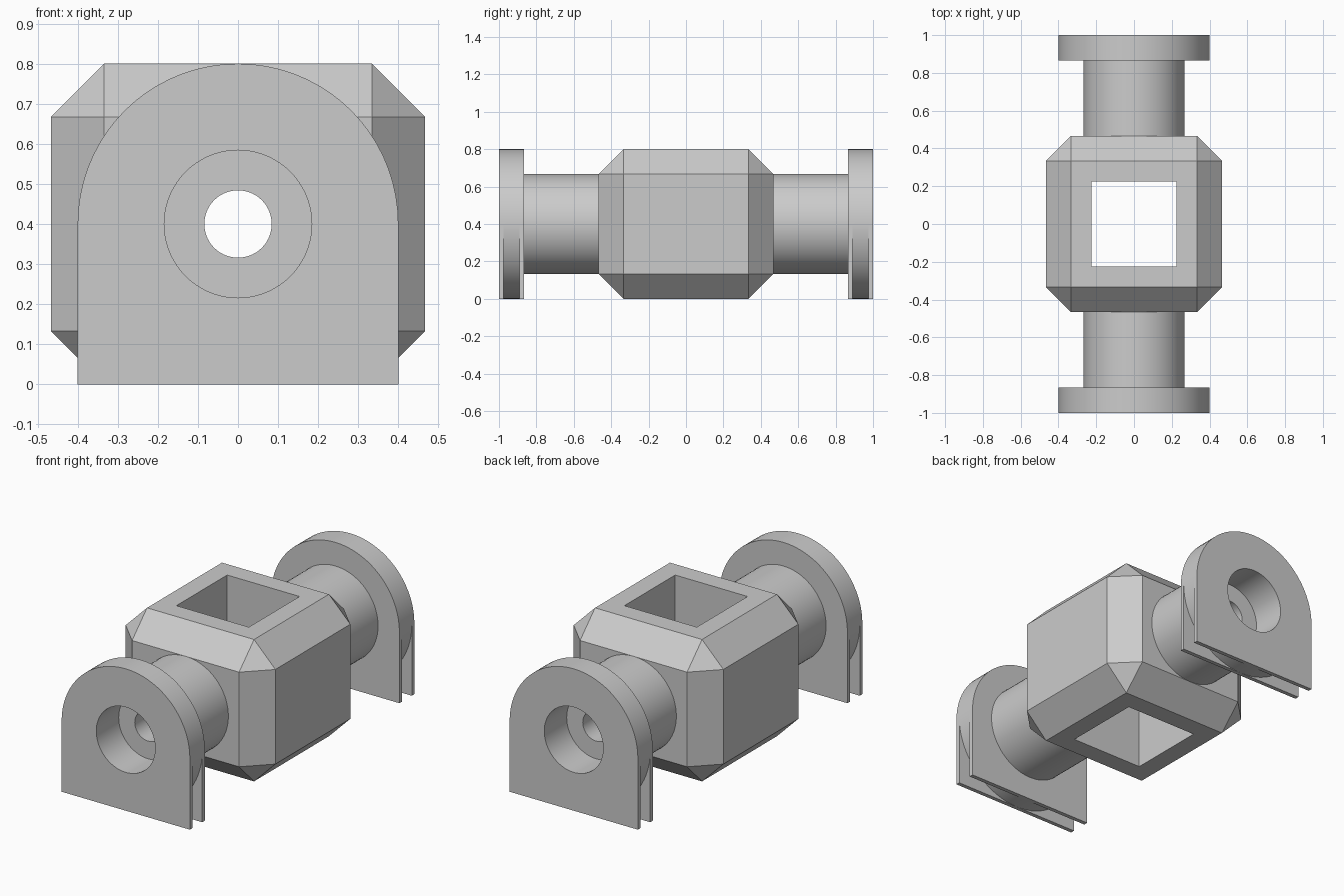
import bpy, bmesh, math

cube = bpy.data.objects.get("Cube")
if cube:
    bpy.data.objects.remove(cube, do_unlink=True)

AXIS_Z = 0.4          # height of the bore axis
SEGMENTS = 72

grey = bpy.data.materials.new("plain_grey")
grey.use_nodes = True
grey.diffuse_color = (0.6, 0.6, 0.6, 1)
grey.node_tree.nodes["Principled BSDF"].inputs["Base Color"].default_value = (0.6, 0.6, 0.6, 1)


def arc(radius, start=0, end=360):
    """Points on an arc around the bore axis, in the x-z plane."""
    steps = round(SEGMENTS * (end - start) / 360)
    count = steps if end - start == 360 else steps + 1
    angles = [math.radians(start + (end - start) * i / steps) for i in range(count)]
    return [(radius * math.cos(a), AXIS_Z + radius * math.sin(a)) for a in angles]


def prism(name, profile, y0, y1):
    """Extrude an x-z profile from y0 to y1."""
    bm = bmesh.new()
    face = bm.faces.new([bm.verts.new((x, y0, z)) for x, z in profile])
    grown = bmesh.ops.extrude_face_region(bm, geom=[face], use_keep_orig=True)
    new_verts = [v for v in grown["geom"] if isinstance(v, bmesh.types.BMVert)]
    bmesh.ops.translate(bm, verts=new_verts, vec=(0, y1 - y0, 0))
    bmesh.ops.recalc_face_normals(bm, faces=bm.faces)
    mesh = bpy.data.meshes.new(name)
    bm.to_mesh(mesh)
    bm.free()
    mesh.materials.append(grey)
    obj = bpy.data.objects.new(name, mesh)
    bpy.context.collection.objects.link(obj)
    return obj


def activate(obj):
    bpy.ops.object.select_all(action="DESELECT")
    obj.select_set(True)
    bpy.context.view_layer.objects.active = obj


def combine(obj, tool, operation):
    """Apply a boolean and discard the tool."""
    mod = obj.modifiers.new(operation, "BOOLEAN")
    mod.operation = operation
    mod.solver = "EXACT"
    mod.object = tool
    activate(obj)
    bpy.ops.object.modifier_apply(modifier=mod.name)
    bpy.data.objects.remove(tool, do_unlink=True)


def rectangle(half, z0, z1):
    return [(-half, z0), (half, z0), (half, z1), (-half, z1)]


# Central block: chamfered on every edge, with a square shaft and a thin bore
block = prism("center_block", rectangle(0.467, 0, 0.8), -0.467, 0.467)
bevel = block.modifiers.new("chamfer", "BEVEL")
bevel.width = 0.1333
bevel.segments = 1
activate(block)
bpy.ops.object.modifier_apply(modifier=bevel.name)
combine(block, prism("shaft_cutter", rectangle(0.226, -0.1, 0.9), -0.226, 0.226), "DIFFERENCE")
combine(block, prism("bore_cutter", arc(0.084), -0.6, 0.6), "DIFFERENCE")

# End collar: arched flange with a slot around its inner disc
collar = prism("front_collar", arc(0.4, 0, 180) + [(-0.4, 0), (0.4, 0)], -1, -0.8667)
slot = arc(0.4, 180, 360) + [(0.5, AXIS_Z), (0.5, -0.1), (-0.5, -0.1), (-0.5, AXIS_Z)]
combine(collar, prism("slot_cutter", slot, -0.977, -0.89), "DIFFERENCE")

# Round neck, stepped bore
combine(collar, prism("neck", arc(0.267), -0.93, -0.467), "UNION")
combine(collar, prism("counterbore_cutter", arc(0.184), -1.1, -0.8), "DIFFERENCE")
combine(collar, prism("bore_cutter", arc(0.084), -0.9, -0.4), "DIFFERENCE")

for part in (block, collar):
    activate(part)
    bpy.ops.object.shade_smooth_by_angle(angle=math.radians(30))

# Matching collar at the back
back = bpy.data.objects.new("back_collar", collar.data)
back.rotation_euler.z = math.pi
bpy.context.collection.objects.link(back)
